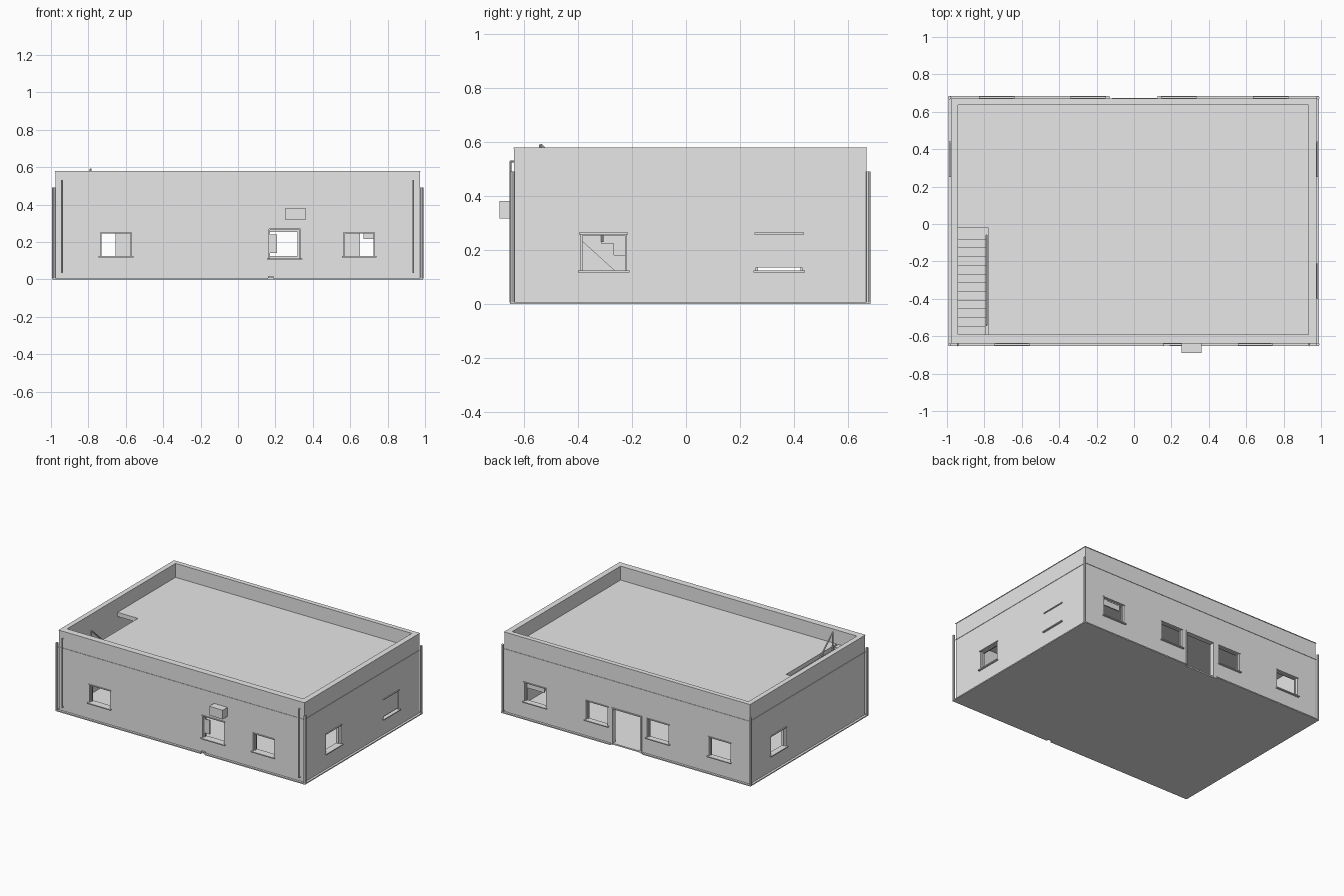
import bpy, bmesh
from mathutils import Vector, Matrix

if "Cube" in bpy.data.objects:
    bpy.data.objects.remove(bpy.data.objects["Cube"])

grey = bpy.data.materials.new("plain grey")
grey.diffuse_color = (0.8, 0.8, 0.8, 1)
grey.use_nodes = True
grey.node_tree.nodes["Principled BSDF"].inputs["Base Color"].default_value = grey.diffuse_color


def finish(name, bm):
    bmesh.ops.recalc_face_normals(bm, faces=bm.faces)
    me = bpy.data.meshes.new(name)
    bm.to_mesh(me)
    bm.free()
    me.materials.append(grey)
    ob = bpy.data.objects.new(name, me)
    bpy.context.collection.objects.link(ob)
    return ob


def add_box(bm, x0, x1, y0, y1, z0, z1):
    size = Matrix.Diagonal((x1 - x0, y1 - y0, z1 - z0, 1))
    mid = Matrix.Translation(((x0 + x1) / 2, (y0 + y1) / 2, (z0 + z1) / 2))
    bmesh.ops.create_cube(bm, size=1, matrix=mid @ size)


def boxes(name, *items):
    bm = bmesh.new()
    for b in items:
        add_box(bm, *b)
    return finish(name, bm)


def rods(name, radius, *segments):
    bm = bmesh.new()
    for a, b in segments:
        a, b = Vector(a), Vector(b)
        d = b - a
        m = Matrix.Translation((a + b) / 2) @ d.to_track_quat('Z', 'Y').to_matrix().to_4x4()
        bmesh.ops.create_cone(bm, cap_ends=True, segments=8, radius1=radius,
                              radius2=radius, depth=d.length, matrix=m)
    return finish(name, bm)


# Outer wall and inner room limits
X0, X1, Y0, Y1 = -0.975, 0.972, -0.636, 0.668
IX0, IX1, IY0, IY1 = -0.942, 0.934, -0.592, 0.637
TOP, DECK = 0.58, 0.48


def on_wall(side, u0, u1, d0, d1, z0, z1):
    """Box on a wall: u along the wall, d outward from its outer face."""
    if side == "front":
        return (u0, u1, Y0 - d1, Y0 - d0, z0, z1)
    if side == "back":
        return (u0, u1, Y1 + d0, Y1 + d1, z0, z1)
    if side == "left":
        return (X0 - d1, X0 - d0, u0, u1, z0, z1)
    return (X1 + d0, X1 + d1, u0, u1, z0, z1)


# Windows: side, start, end, bottom, top
windows = [
    ("front", -0.735, -0.57, 0.122, 0.252),
    ("front", 0.165, 0.335, 0.11, 0.27),
    ("front", 0.565, 0.73, 0.122, 0.252),
    ("right", -0.39, -0.22, 0.122, 0.26),
    ("right", 0.26, 0.43, 0.122, 0.26),
    ("left", 0.26, 0.43, 0.122, 0.26),
    ("back", -0.82, -0.65, 0.122, 0.26),
    ("back", -0.33, -0.16, 0.122, 0.26),
    ("back", 0.155, 0.325, 0.122, 0.26),
    ("back", 0.645, 0.815, 0.122, 0.26),
]

# Building shell, hollowed out
shell = boxes("walls_floor_and_roof", (X0, X1, Y0, Y1, 0, TOP))
cuts = [
    (IX0, IX1, IY0, IY1, 0.01, 0.45),              # room
    (IX0, IX1, IY0, IY1, DECK, TOP + 0.1),         # space inside parapet
    (IX0, -0.78, IY0, -0.02, 0.4, DECK + 0.05),    # stairwell
    on_wall("back", -0.11, 0.115, -0.1, 0.1, 0.01, 0.26),  # doorway
]
cuts += [on_wall(s, a, b, -0.1, 0.1, lo, hi) for s, a, b, lo, hi in windows]
cutters = []
for c in cuts:
    cutter = boxes("cutter", c)
    cutter.hide_render = True
    mod = shell.modifiers.new("cut", 'BOOLEAN')
    mod.operation, mod.solver, mod.object = 'DIFFERENCE', 'EXACT', cutter
    cutters.append(cutter)
bpy.context.view_layer.update()
dg = bpy.context.evaluated_depsgraph_get()
shell_mesh = bpy.data.meshes.new_from_object(shell.evaluated_get(dg))
shell.modifiers.clear()
shell.data = shell_mesh
for c in cutters:
    bpy.data.objects.remove(c)

# Sills, lintels and thin frames
trim = {}
for s, a, b, lo, hi in windows:
    sill = trim.setdefault("window_sills", [])
    lintel = trim.setdefault("window_lintels", [])
    frame = trim.setdefault("window_frames", [])
    sill.append(on_wall(s, a - 0.01, b + 0.01, -0.03, 0.013, lo - 0.005, lo + 0.002))
    lintel.append(on_wall(s, a - 0.006, b + 0.006, -0.005, 0.006, hi - 0.002, hi + 0.004))
    frame.append(on_wall(s, a, a + 0.006, -0.028, -0.016, lo, hi))
    frame.append(on_wall(s, b - 0.006, b, -0.028, -0.016, lo, hi))
    frame.append(on_wall(s, a, b, -0.028, -0.016, hi - 0.006, hi))
for name, items in trim.items():
    boxes(name, *items)

# Closed shutter on the right wall, half blind and side panel
boxes("window_shutter", on_wall("right", 0.26, 0.43, -0.012, -0.001, 0.135, 0.26))
boxes("half_blind", on_wall("back", 0.67, 0.815, -0.026, -0.018, 0.215, 0.26))
boxes("side_panel", on_wall("front", 0.165, 0.208, -0.026, -0.018, 0.14, 0.24))

# Door frame at the back
boxes("door_frame",
      on_wall("back", -0.118, -0.108, -0.03, 0.006, 0, 0.265),
      on_wall("back", 0.113, 0.123, -0.03, 0.006, 0, 0.265),
      on_wall("back", -0.118, 0.123, -0.03, 0.006, 0.257, 0.265))

# Base strip, left open at the door and by the front window
boxes("base_strip",
      on_wall("left", Y0 - 0.016, Y1 + 0.016, 0, 0.016, 0, 0.008),
      on_wall("right", Y0 - 0.016, Y1 + 0.016, 0, 0.016, 0, 0.008),
      on_wall("front", X0, 0.16, 0, 0.016, 0, 0.008),
      on_wall("front", 0.19, X1, 0, 0.016, 0, 0.008),
      on_wall("back", X0, -0.13, 0, 0.016, 0, 0.008),
      on_wall("back", 0.125, X1, 0, 0.016, 0, 0.008))
boxes("front_stop", on_wall("front", 0.16, 0.19, 0, 0.01, 0.008, 0.017))

# Thin band at roof level and cap line on the parapet
for name, z, t in (("roof_band", 0.455, 0.004), ("parapet_cap", TOP - 0.004, 0.004)):
    boxes(name,
          on_wall("left", Y0 - 0.003, Y1 + 0.003, 0, 0.003, z, z + t),
          on_wall("right", Y0 - 0.003, Y1 + 0.003, 0, 0.003, z, z + t),
          on_wall("front", X0, X1, 0, 0.003, z, z + t),
          on_wall("back", X0, X1, 0, 0.003, z, z + t))

# Wall box above the front window
boxes("cooling_unit", on_wall("front", 0.255, 0.362, 0, 0.054, 0.317, 0.382))

# Drainpipes: corner pipes and slimmer hooked pipes on the front
rods("corner_pipes", 0.009, *[((x, y, 0.005), (x, y, 0.49))
                              for x in (X0 - 0.011, X1 + 0.011)
                              for y in (Y0 - 0.008, Y1 + 0.007)])
hooked = []
for x in (-0.943, 0.937):
    hooked.append(((x, Y0 - 0.014, 0.035), (x, Y0 - 0.014, 0.53)))
    hooked.append(((x, Y0 - 0.016, 0.527), (x, Y0 + 0.005, 0.527)))
    hooked.append(((x, Y0 - 0.016, 0.038), (x, Y0 + 0.005, 0.038)))
rods("front_pipes", 0.004, *hooked)

# Stairs climbing toward the front, cut from a stepped profile
n, run, start = 11, 0.0465, -0.08
rise = (DECK - 0.01) / n
profile = [(start, 0.01)]
for i in range(n):
    profile.append((start - i * run, 0.01 + (i + 1) * rise))
    profile.append((start - (i + 1) * run, 0.01 + (i + 1) * rise))
profile += [(start - n * run, DECK - 0.06), (start - 0.06, 0.01)]
bm = bmesh.new()
face = bm.faces.new([bm.verts.new((IX0, y, z)) for y, z in profile])
out = bmesh.ops.extrude_face_region(bm, geom=[face])
bmesh.ops.translate(bm, vec=(-0.795 - IX0, 0, 0),
                    verts=[v for v in out["geom"] if isinstance(v, bmesh.types.BMVert)])
finish("stairs", bm)

# Stair railing
slope = rise / run
rx, ry, rz = -0.788, -0.54, 0.59
rail = [((rx, ry, rz), (rx, -0.06, rz - slope * (-0.06 - ry)))]
for i in range(5):
    y = ry + i * 0.115
    z = rz - slope * (y - ry)
    rail.append(((rx, y, z), (rx, y, z - 0.15)))
rods("stair_railing", 0.005, *rail)
